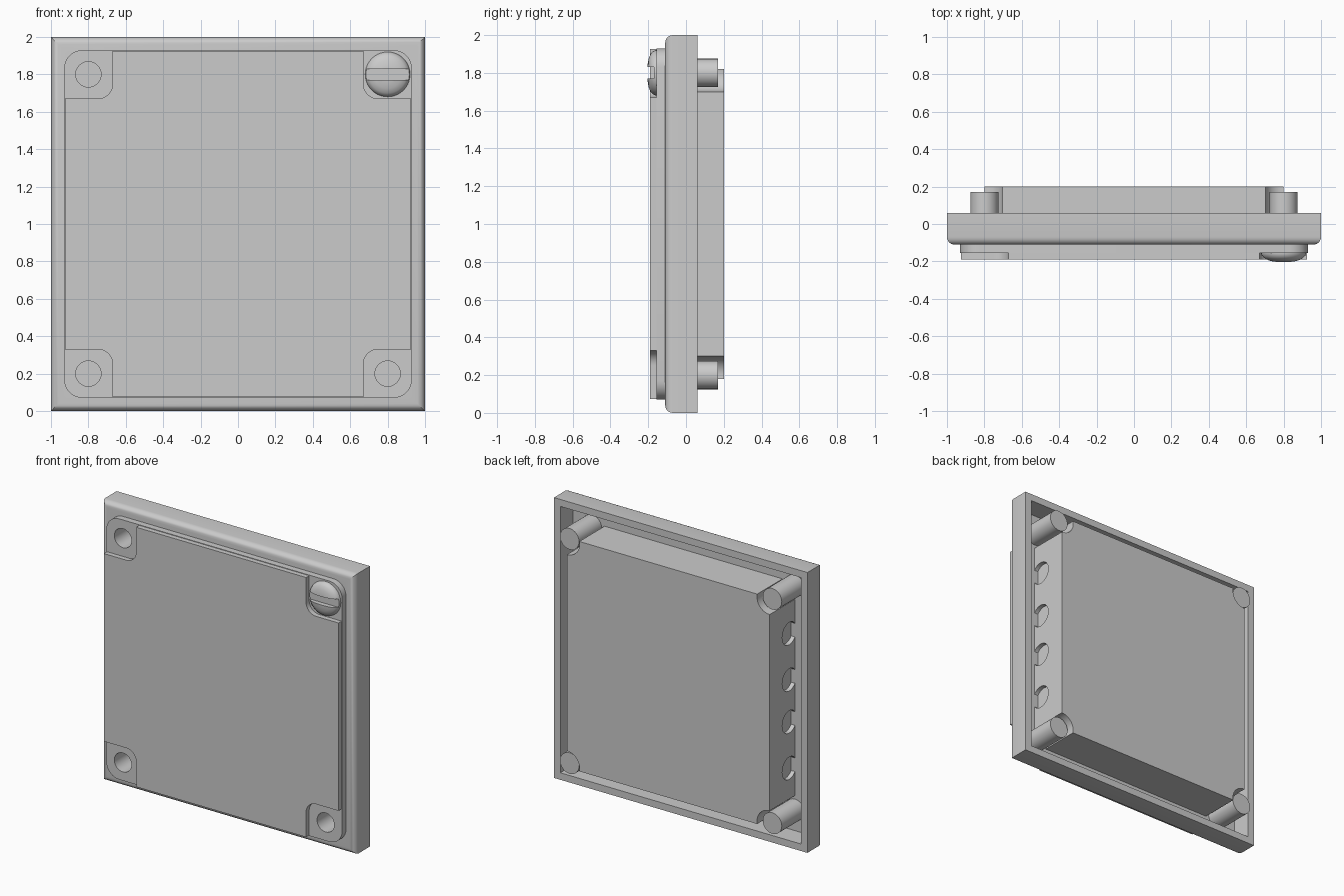
import bpy, bmesh
from math import sin, cos, radians, asin, degrees
from mathutils import Vector, Matrix

if "Cube" in bpy.data.objects:
    bpy.data.objects.remove(bpy.data.objects["Cube"])

CORNERS = [(0.8, 1.8), (-0.8, 1.8), (-0.8, 0.2), (0.8, 0.2)]


def finish(bm, name):
    bmesh.ops.recalc_face_normals(bm, faces=bm.faces)
    me = bpy.data.meshes.new(name)
    bm.to_mesh(me)
    bm.free()
    ob = bpy.data.objects.new(name, me)
    bpy.context.collection.objects.link(ob)
    return ob


def prism(name, pts, y0, y1, front_round=0):
    """Extrude an (x, z) outline from y0 (front) to y1 (back)."""
    bm = bmesh.new()
    a = [bm.verts.new((x, y0, z)) for x, z in pts]
    face = bm.faces.new(a)
    ext = bmesh.ops.extrude_face_region(bm, geom=[face], use_keep_orig=True)
    for v in ext["geom"]:
        if isinstance(v, bmesh.types.BMVert):
            v.co.y = y1
    bmesh.ops.recalc_face_normals(bm, faces=bm.faces)
    if front_round:
        edges = [e for e in bm.edges if all(abs(v.co.y - y0) < 1e-5 for v in e.verts)]
        bmesh.ops.bevel(bm, geom=edges, offset=front_round, segments=5,
                        profile=0.5, affect='EDGES')
    return finish(bm, name)


def arc(cx, cz, r, a0, a1, n=8):
    return [(cx + r * cos(radians(a0 + (a1 - a0) * i / n)),
             cz + r * sin(radians(a0 + (a1 - a0) * i / n))) for i in range(n + 1)]


def four_corners(quarter):
    """Mirror the upper-right part of an outline (about z = 1) into a loop."""
    out = []
    for sx, sz in ((1, 1), (-1, 1), (-1, -1), (1, -1)):
        p = [(sx * x, 1 + sz * (z - 1)) for x, z in quarter]
        out += p if sx * sz > 0 else p[::-1]
    return out


def disc(x, z, r, n=32):
    return arc(x, z, r, 0, 360 - 360 / n, n - 1)


def cut(ob, cutters):
    for c in cutters:
        m = ob.modifiers.new("cut", 'BOOLEAN')
        m.operation, m.solver, m.object = 'DIFFERENCE', 'EXACT', c
        bpy.context.view_layer.objects.active = ob
        bpy.ops.object.modifier_apply(modifier=m.name)


# Lid tray with rounded front edges and an open back
lid = prism("lid", four_corners([(1, 2)]), -0.11, 0.06, 0.04)
cavity = prism("cavity_cutter", four_corners([(0.95, 1.95)]), -0.085, 0.3)
cut(lid, [cavity])

# Raised front panel: rounded base and a cross-shaped top layer
base = prism("panel_base", four_corners(arc(0.83, 1.83, 0.1, 0, 90)), -0.155, -0.1)
notch = [(0.926, 1.67)] + arc(0.75, 1.75, 0.08, 270, 180) + [(0.67, 1.926)]
top = prism("panel_face", four_corners(notch), -0.19, -0.15)

# Hollow screw posts at the corners
posts = [prism("screw_post", disc(x, z, 0.075), -0.1, 0.17) for x, z in CORNERS]
holes = [prism("hole_cutter", disc(x, z, 0.068), -0.3, 0.16) for x, z in CORNERS]
cut(lid, holes)
cut(base, holes)
for post, hole in zip(posts, holes):
    cut(post, [hole])

# Inner block, its corners hollowed around the posts
a = 180 - degrees(asin(0.2))
block = prism("inner_block", four_corners(arc(0.8, 1.8, 0.1, 270, a, 10)), -0.1, 0.2)

# Row of shallow round openings on both sides of the block
ports = []
for side in (-1, 1):
    for z in (0.52, 0.85, 1.15, 1.48):
        c = prism("port_cutter", disc(0, 0, 0.08), -0.03, 0.03)
        c.data.transform(Matrix.Translation((side * 0.8, -0.022, z))
                         @ Matrix.Rotation(radians(90), 4, 'Z'))
        ports.append(c)
cut(block, ports)

# Domed screw head with a straight slot
profile = [(0, -0.205), (0.04, -0.204), (0.075, -0.198), (0.1, -0.188),
           (0.114, -0.175), (0.12, -0.16), (0.12, -0.15), (0, -0.15)]
bm = bmesh.new()
vs = [bm.verts.new((0.8 + r, y, 1.8)) for r, y in profile]
es = [bm.edges.new(p) for p in zip(vs, vs[1:])]
bmesh.ops.spin(bm, geom=vs + es, cent=(0.8, 0, 1.8), axis=(0, 1, 0),
               angle=radians(360), steps=40)
bmesh.ops.remove_doubles(bm, verts=bm.verts, dist=1e-4)
screw = finish(bm, "screw_head")
slot = prism("slot_cutter", [(0.6, 1.77), (1, 1.77), (1, 1.83), (0.6, 1.83)], -0.3, -0.17)
cut(screw, [slot])

# Remove the cutters and smooth the round surfaces
for c in [cavity, slot] + holes + ports:
    bpy.data.objects.remove(c)
for ob in [lid, base, top, block, screw] + posts:
    bpy.ops.object.select_all(action='DESELECT')
    ob.select_set(True)
    bpy.context.view_layer.objects.active = ob
    bpy.ops.object.shade_smooth_by_angle(angle=radians(30))
